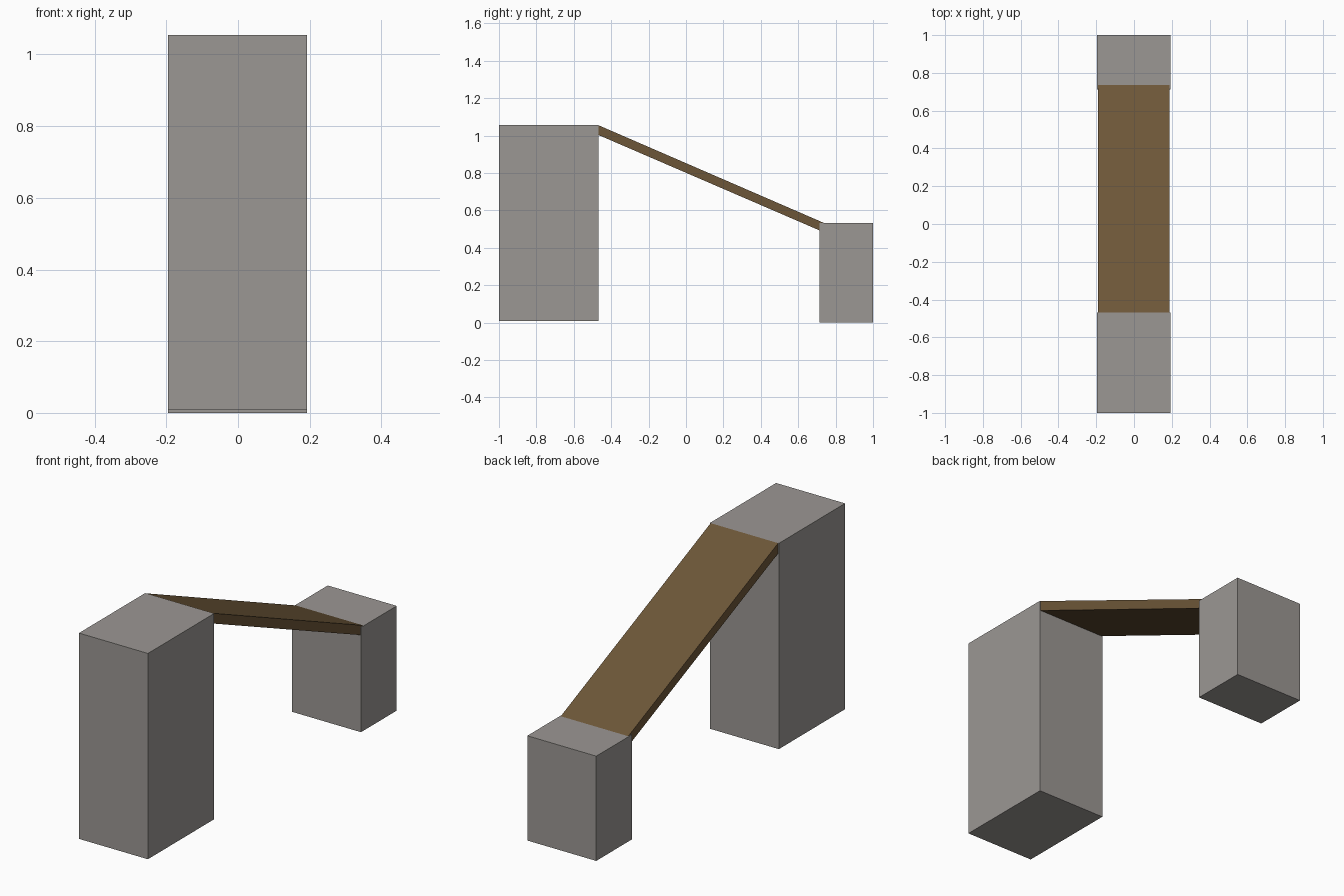
import bpy, bmesh

if "Cube" in bpy.data.objects:
    bpy.data.objects.remove(bpy.data.objects["Cube"])


def material(name, rgb):
    m = bpy.data.materials.new(name)
    m.diffuse_color = (*rgb, 1)
    m.use_nodes = True
    m.node_tree.nodes["Principled BSDF"].inputs["Base Color"].default_value = m.diffuse_color
    return m


def extrude_x(name, profile, x0, x1, mat):
    """Extrude a (y, z) outline along x into a closed solid."""
    bm = bmesh.new()
    face = bm.faces.new([bm.verts.new((x0, y, z)) for y, z in profile])
    new = bmesh.ops.extrude_face_region(bm, geom=[face])["geom"]
    verts = [g for g in new if isinstance(g, bmesh.types.BMVert)]
    bmesh.ops.translate(bm, verts=verts, vec=(x1 - x0, 0, 0))
    bmesh.ops.recalc_face_normals(bm, faces=bm.faces)
    mesh = bpy.data.meshes.new(name)
    bm.to_mesh(mesh)
    bm.free()
    mesh.materials.append(mat)
    obj = bpy.data.objects.new(name, mesh)
    bpy.context.collection.objects.link(obj)
    return obj


def box_profile(y0, y1, z0, z1):
    return [(y0, z0), (y1, z0), (y1, z1), (y0, z1)]


stone = material("stone grey", (0.33, 0.31, 0.295))
wood = material("wood brown", (0.152, 0.094, 0.04))

# Stone blocks at each end
extrude_x("tall_block", box_profile(-1.0, -0.468, 0.008, 1.055), -0.195, 0.193, stone)
extrude_x("short_block", box_profile(0.713, 1.0, 0.0, 0.533), -0.195, 0.193, stone)

# Sloping plank, its ends square to the slope and sunk into the blocks
extrude_x("ramp_plank", [(-0.468, 1.055), (-0.487, 1.011), (0.718, 0.491), (0.737, 0.533)],
          -0.191, 0.189, wood)
